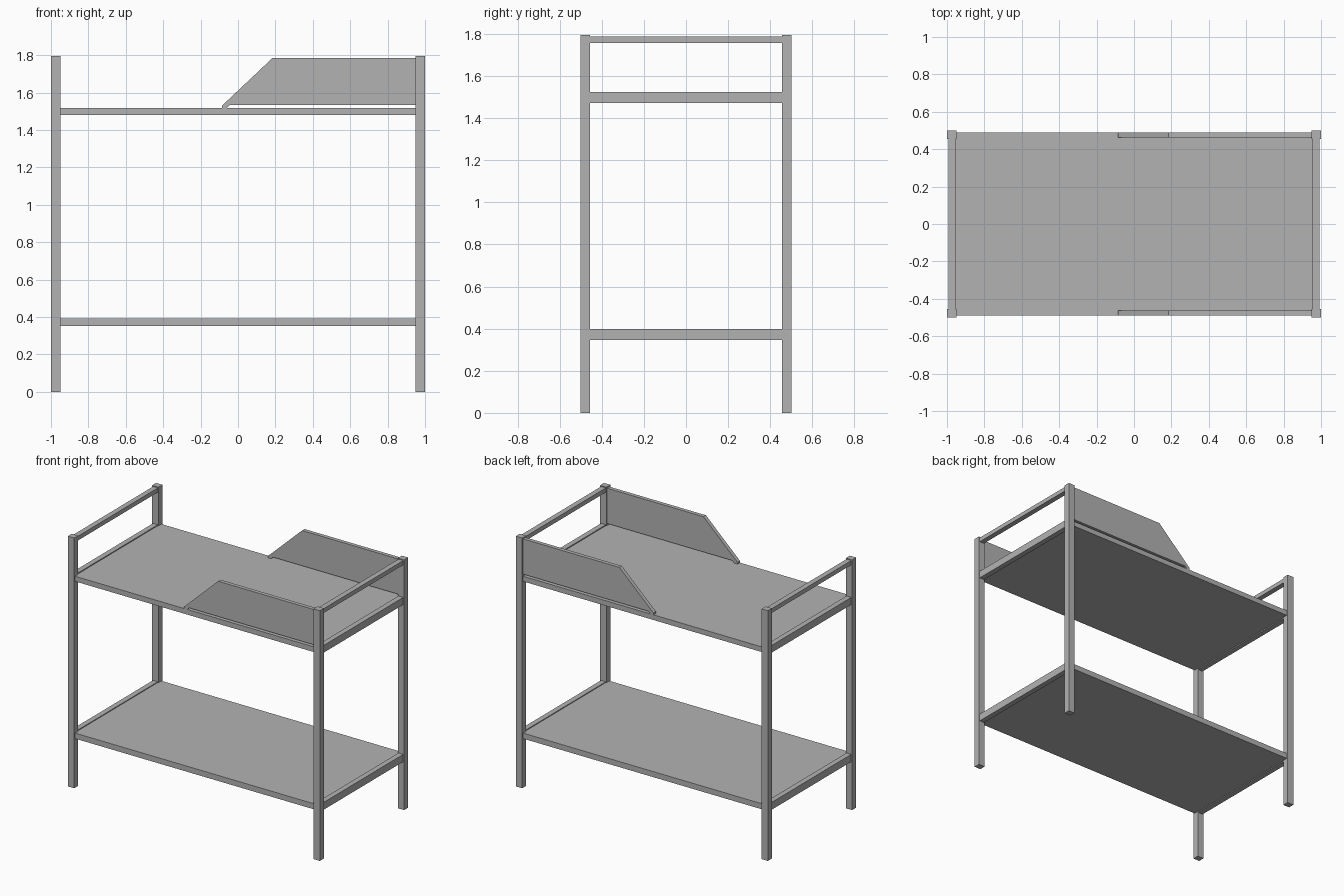
import bpy
import bmesh

cube = bpy.data.objects.get("Cube")
if cube:
    bpy.data.objects.remove(cube, do_unlink=True)

# Single painted-metal grey
grey = bpy.data.materials.new("plain_grey")
grey.use_nodes = True
colour = (0.45, 0.45, 0.45, 1)
grey.diffuse_color = colour
grey.node_tree.nodes["Principled BSDF"].inputs["Base Color"].default_value = colour


def finish(name, bm):
    bmesh.ops.recalc_face_normals(bm, faces=bm.faces)
    mesh = bpy.data.meshes.new(name)
    bm.to_mesh(mesh)
    bm.free()
    mesh.materials.append(grey)
    obj = bpy.data.objects.new(name, mesh)
    bpy.context.collection.objects.link(obj)
    return obj


def box(name, xs, ys, zs):
    bm = bmesh.new()
    bmesh.ops.create_cube(bm, size=1)
    for v in bm.verts:
        v.co = [(a + b) / 2 + c * (b - a) for c, (a, b) in zip(v.co, (xs, ys, zs))]
    return finish(name, bm)


def span(side, inner, outer):
    return sorted((side * inner, side * outer))


LEG_X, LEG_Y = 0.95, 0.455
SIDES = ((-1, "right"), (1, "left"))

# Corner posts
for sx, x_name in SIDES:
    for sy, y_name in ((-1, "front"), (1, "back")):
        box(f"{y_name}_{x_name}_post", span(sx, LEG_X, 1),
            span(sy, LEG_Y, 0.5), (0, 1.795))

# End rails between the posts: low, middle and top
RAILS = (("lower_rail", 0.345, 0.398), ("middle_rail", 1.472, 1.524), ("top_rail", 1.757, 1.788))
for sx, x_name in SIDES:
    for name, low, high in RAILS:
        box(f"{x_name}_{name}", span(sx, 0.955, 0.993), (-LEG_Y, LEG_Y), (low, high))

# Shelves
box("lower_shelf", (-0.957, 0.957), (-0.49, 0.49), (0.352, 0.392))
box("upper_shelf", (-0.957, 0.957), (-0.49, 0.49), (1.48, 1.517))

# Sloped guard panels, resting on a small foot at the low end
GUARD = ((-0.085, 1.517), (-0.06, 1.517), (-0.045, 1.532), (0.952, 1.532),
         (0.952, 1.785), (0.185, 1.785), (-0.085, 1.53))
for sy, name in ((-1, "front_guard"), (1, "back_guard")):
    bm = bmesh.new()
    face = bm.faces.new([bm.verts.new((x, sy * 0.462, z)) for x, z in GUARD])
    extruded = bmesh.ops.extrude_face_region(bm, geom=[face], use_keep_orig=True)
    moved = [g for g in extruded["geom"] if isinstance(g, bmesh.types.BMVert)]
    bmesh.ops.translate(bm, verts=moved, vec=(0, sy * 0.028, 0))
    finish(name, bm)
